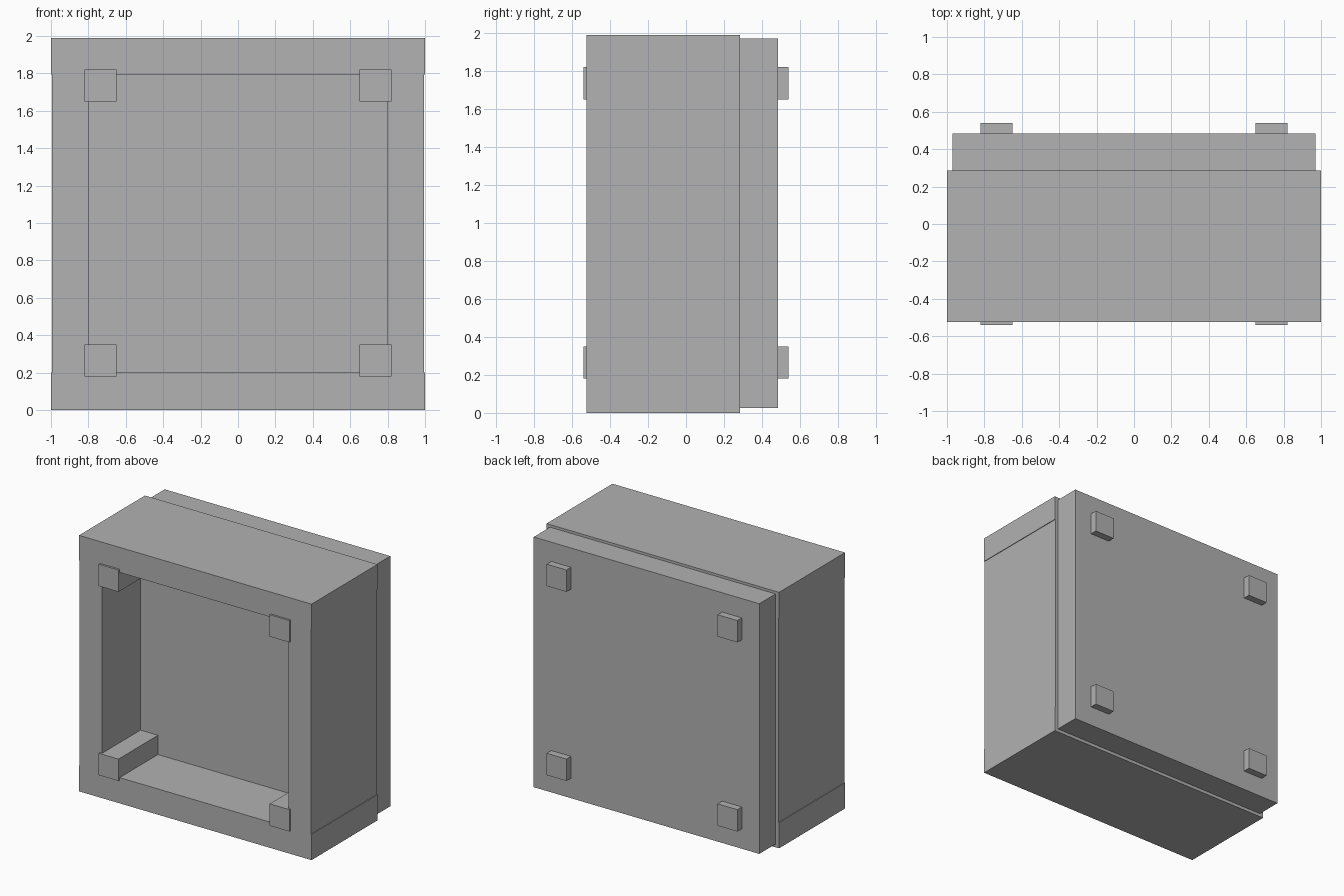
import bpy
import bmesh

if "Cube" in bpy.data.objects:
    bpy.data.objects.remove(bpy.data.objects["Cube"])

grey = bpy.data.materials.new("plain_grey")
grey.diffuse_color = (0.445, 0.445, 0.445, 1)
grey.use_nodes = True
grey.node_tree.nodes["Principled BSDF"].inputs["Base Color"].default_value = grey.diffuse_color


def box(name, x, y, z):
    """Box given by its (min, max) range on each axis."""
    bm = bmesh.new()
    bmesh.ops.create_cube(bm, size=1)
    for v in bm.verts:
        for i, (lo, hi) in enumerate((x, y, z)):
            v.co[i] = hi if v.co[i] > 0 else lo
    mesh = bpy.data.meshes.new(name)
    bm.to_mesh(mesh)
    bm.free()
    mesh.materials.append(grey)
    obj = bpy.data.objects.new(name, mesh)
    bpy.context.collection.objects.link(obj)
    return obj


FRONT, BACK = -0.525, 0.285

# Outer frame: full-width rails, slightly inset side boards between them
box("bottom_rail", (-1, 1), (FRONT, BACK), (0, 0.2))
box("top_rail", (-1, 1), (FRONT, BACK), (1.795, 1.99))
box("left_side", (-0.995, -0.8), (FRONT, BACK), (0.2, 1.795))
box("right_side", (0.8, 0.995), (FRONT, BACK), (0.2, 1.795))

# Panel closing the recess, and the thick back board
box("inner_panel", (-0.8, 0.8), (-0.055, BACK), (0.2, 1.795))
box("back_board", (-0.97, 0.97), (BACK, 0.485), (0.025, 1.97))

# Square posts running through the four corners
for side, (x0, x1) in (("left", (-0.82, -0.65)), ("right", (0.65, 0.82))):
    for level, z in (("lower", (0.18, 0.35)), ("upper", (1.65, 1.82))):
        box(f"{level}_{side}_post", (x0, x1), (-0.54, 0.54), z)
